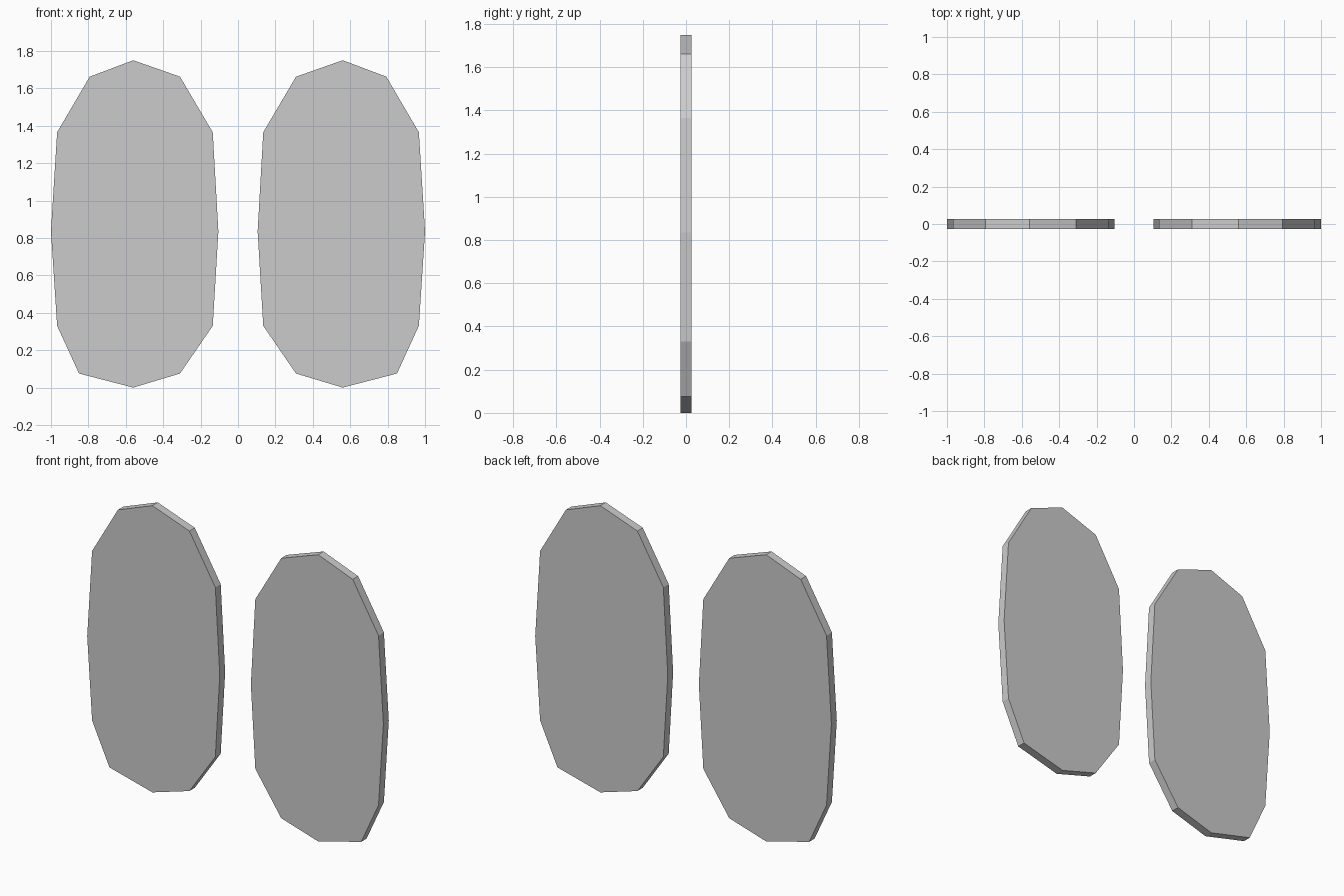
import bpy, bmesh

if "Cube" in bpy.data.objects:
    bpy.data.objects.remove(bpy.data.objects["Cube"])

# Outline of the right-hand plate (x, z), clockwise from the top
OUTLINE = [(0.56, 1.75), (0.793, 1.662), (0.967, 1.365), (1.0, 0.835),
           (0.967, 0.33), (0.85, 0.075), (0.56, 0.0), (0.31, 0.075),
           (0.135, 0.33), (0.105, 0.835), (0.135, 1.365), (0.31, 1.662)]
HALF = 0.026


def plate(name, side):
    """Flat twelve-sided panel, mirrored by side = -1."""
    bm = bmesh.new()
    face = bm.faces.new([bm.verts.new((side * x, -HALF, z)) for x, z in OUTLINE])
    ext = bmesh.ops.extrude_face_region(bm, geom=[face], use_keep_orig=True)
    verts = [g for g in ext["geom"] if isinstance(g, bmesh.types.BMVert)]
    bmesh.ops.translate(bm, verts=verts, vec=(0, 2 * HALF, 0))
    bmesh.ops.recalc_face_normals(bm, faces=bm.faces)
    mesh = bpy.data.meshes.new(name)
    bm.to_mesh(mesh)
    bm.free()
    bpy.context.collection.objects.link(bpy.data.objects.new(name, mesh))


# Pair of panels
plate("right_panel", 1)
plate("left_panel", -1)
